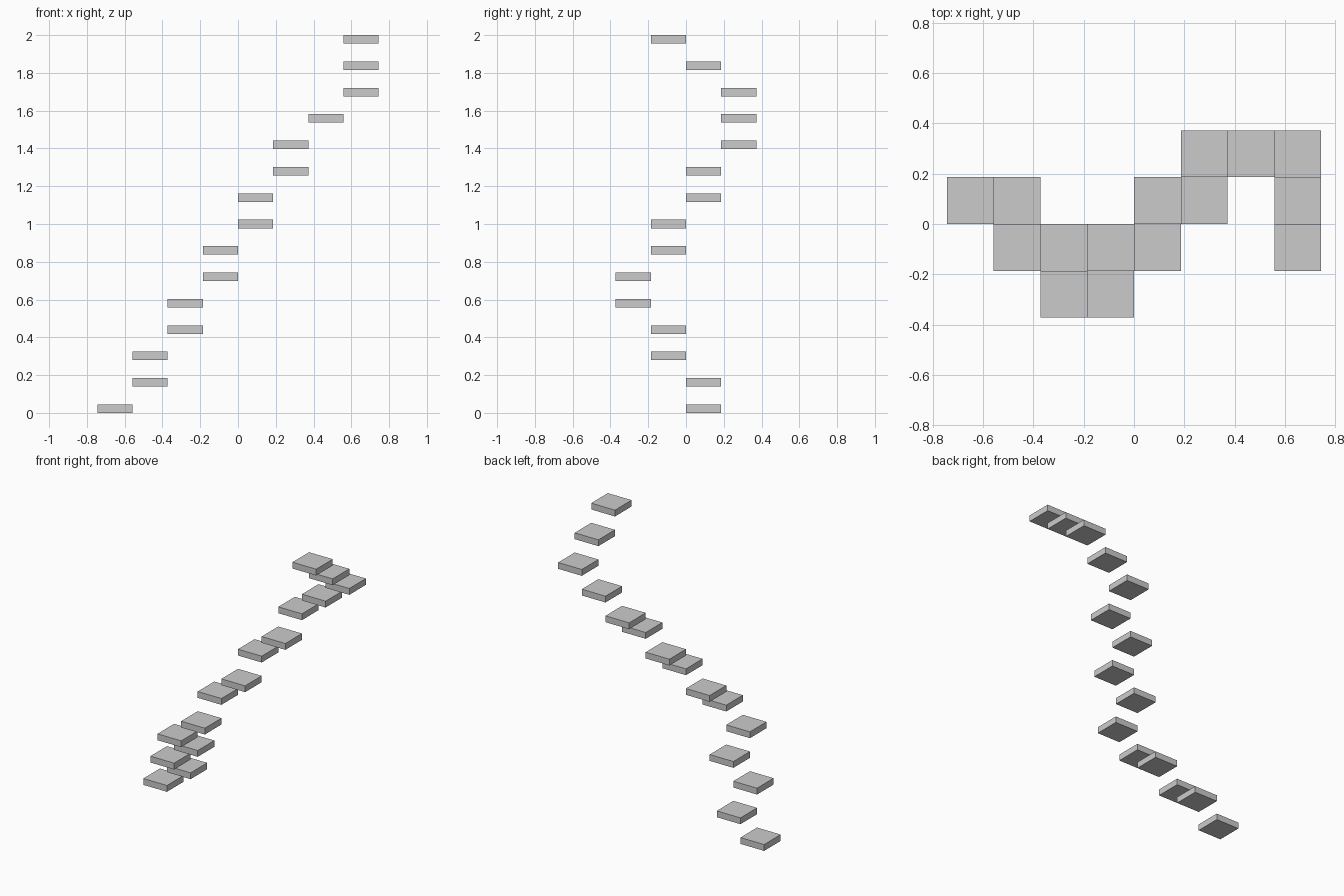
import bpy

if "Cube" in bpy.data.objects:
    bpy.data.objects.remove(bpy.data.objects["Cube"])

SIZE = 0.186      # square tread and grid pitch
THICK = 0.045
COUNT = 15
RISE = (2.0 - THICK) / (COUNT - 1)

# Grid walk from the lowest tread: R = +x, F = towards front, B = towards back
MOVES = "RFRFRBRBRBRRFF"
STEP = {"R": (1, 0), "F": (0, -1), "B": (0, 1)}


def tread(index, col, row):
    x = (col - 3.5) * SIZE
    y = (row - 1.5) * SIZE
    bpy.ops.mesh.primitive_cube_add(size=1, location=(x, y, index * RISE + THICK / 2))
    ob = bpy.context.object
    ob.name = f"stair_tread_{index + 1:02d}"
    ob.scale = (SIZE, SIZE, THICK)
    bpy.ops.object.transform_apply(location=False, rotation=False, scale=True)


# Floating treads climbing along the walk
col, row = 0, 2
tread(0, col, row)
for i, move in enumerate(MOVES, start=1):
    dc, dr = STEP[move]
    col, row = col + dc, row + dr
    tread(i, col, row)
